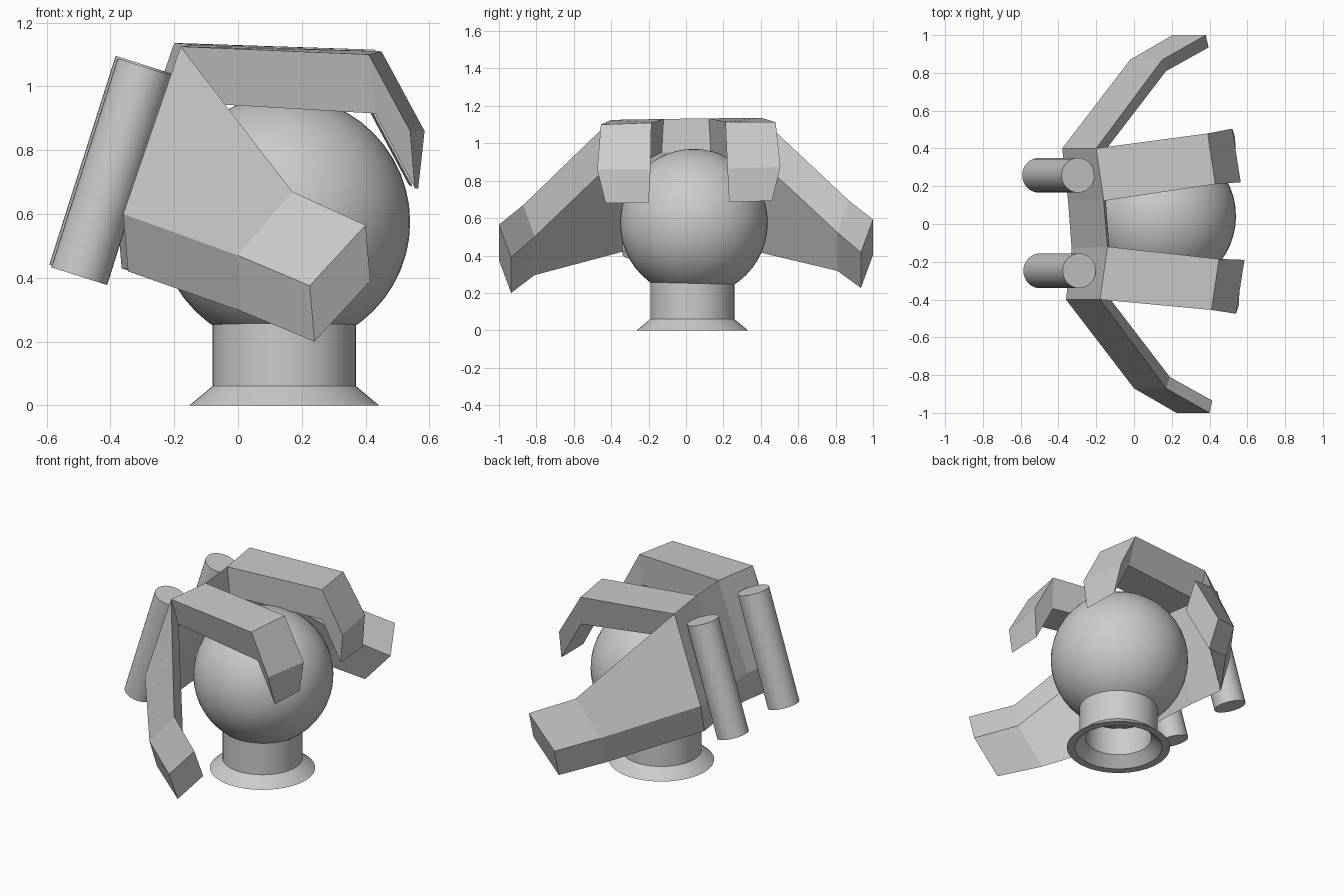
import bpy, math
from mathutils import Vector

if "Cube" in bpy.data.objects:
    bpy.data.objects.remove(bpy.data.objects["Cube"])

BALL = Vector((0.145, 0.042, 0.575))


def add_mesh(name, verts, faces):
    me = bpy.data.meshes.new(name)
    me.from_pydata(verts, [], faces)
    ob = bpy.data.objects.new(name, me)
    bpy.context.collection.objects.link(ob)
    # consistent outward normals
    bpy.context.view_layer.objects.active = ob
    bpy.ops.object.select_all(action='DESELECT')
    ob.select_set(True)
    bpy.ops.object.mode_set(mode='EDIT')
    bpy.ops.mesh.select_all(action='SELECT')
    bpy.ops.mesh.normals_make_consistent(inside=False)
    bpy.ops.object.mode_set(mode='OBJECT')
    return ob


def smooth(ob):
    bpy.context.view_layer.objects.active = ob
    bpy.ops.object.select_all(action='DESELECT')
    ob.select_set(True)
    bpy.ops.object.shade_smooth_by_angle(angle=math.radians(30))


def loft(name, sections):
    """Closed solid through four-cornered sections."""
    verts = [p for s in sections for p in s]
    faces = [(0, 1, 2, 3), tuple(len(verts) - 4 + k for k in range(4))]
    for i in range(len(sections) - 1):
        for k in range(4):
            a, b = 4 * i + k, 4 * i + (k + 1) % 4
            faces.append((a, b, b + 4, a + 4))
    return add_mesh(name, verts, faces)


def far(p, splay=0.0):
    """Mirror a point to the back; the hand is very slightly tilted."""
    x, y, z = p
    return (x - 0.02, -y + splay * (x + 0.2), z - 0.028 * y)


def lathe(name, profile, n=48):
    """Closed ring profile turned around the vertical axis of the ball."""
    m = len(profile)
    verts = [(BALL.x + r * math.cos(2 * math.pi * i / n),
              BALL.y - 0.008 + r * math.sin(2 * math.pi * i / n), z)
             for i in range(n) for r, z in profile]
    faces = [(i * m + k, i * m + (k + 1) % m,
              (i + 1) % n * m + (k + 1) % m, (i + 1) % n * m + k)
             for i in range(n) for k in range(m)]
    smooth(add_mesh(name, verts, faces))


# Ball
bpy.ops.mesh.primitive_uv_sphere_add(segments=48, ring_count=24, radius=0.395, location=BALL)
ball = bpy.context.object
ball.name = "ball"
smooth(ball)

# Neck and flared foot, both hollow
lathe("neck", [(0.225, 0.12), (0.225, 0.27), (0.19, 0.27), (0.19, 0.12)])
lathe("foot", [(0.297, 0), (0.225, 0.06), (0.225, 0.12), (0.19, 0.12), (0.19, 0.06), (0.25, 0)])

# Palm: curved plate behind the ball
side = [(-0.18, -0.40, 1.125), (-0.36, -0.40, 0.60), (-0.345, -0.34, 0.42), (-0.17, -0.34, 0.95)]
mid = [(-0.14, -0.12, 1.13), (-0.33, -0.13, 0.60), (-0.31, -0.13, 0.42), (-0.13, -0.13, 0.95)]
loft("palm", [side, mid, [far(p) for p in mid], [far(p) for p in side]])

# Side digits reaching around and down
thumb = [side,
         [(0.17, -0.87, 0.67), (0.0, -0.87, 0.47), (0.01, -0.81, 0.295), (0.19, -0.81, 0.50)],
         [(0.40, -1.0, 0.565), (0.225, -1.0, 0.375), (0.24, -0.935, 0.20), (0.415, -0.935, 0.39)]]
loft("front_side_digit", thumb)
loft("back_side_digit", [[far(p) for p in s] for s in thumb])

# Upper digits reaching over the ball
finger = [[side[0], mid[0], mid[3], side[3]],
          [(0.41, -0.455, 1.10), (0.45, -0.185, 1.11), (0.44, -0.20, 0.915), (0.43, -0.42, 0.915)],
          [(0.54, -0.475, 0.86), (0.585, -0.19, 0.86), (0.565, -0.20, 0.68), (0.555, -0.43, 0.68)]]
loft("front_upper_digit", finger)
loft("back_upper_digit", [[far(p, 0.04) for p in s] for s in finger])

# Two leaning cylinders on the outside of the palm
for name, y, dx, dz in (("front_cylinder", -0.248, 0.0, 0.0), ("back_cylinder", 0.258, -0.006, 0.008)):
    a, b = Vector((-0.498 + dx, y, 0.405 + dz)), Vector((-0.29 + dx, y, 1.06 + dz))
    bpy.ops.mesh.primitive_cylinder_add(
        vertices=32, radius=0.092, depth=(b - a).length, location=(a + b) / 2,
        rotation=(b - a).to_track_quat('Z', 'Y').to_euler())
    ob = bpy.context.object
    ob.name = name
    smooth(ob)
